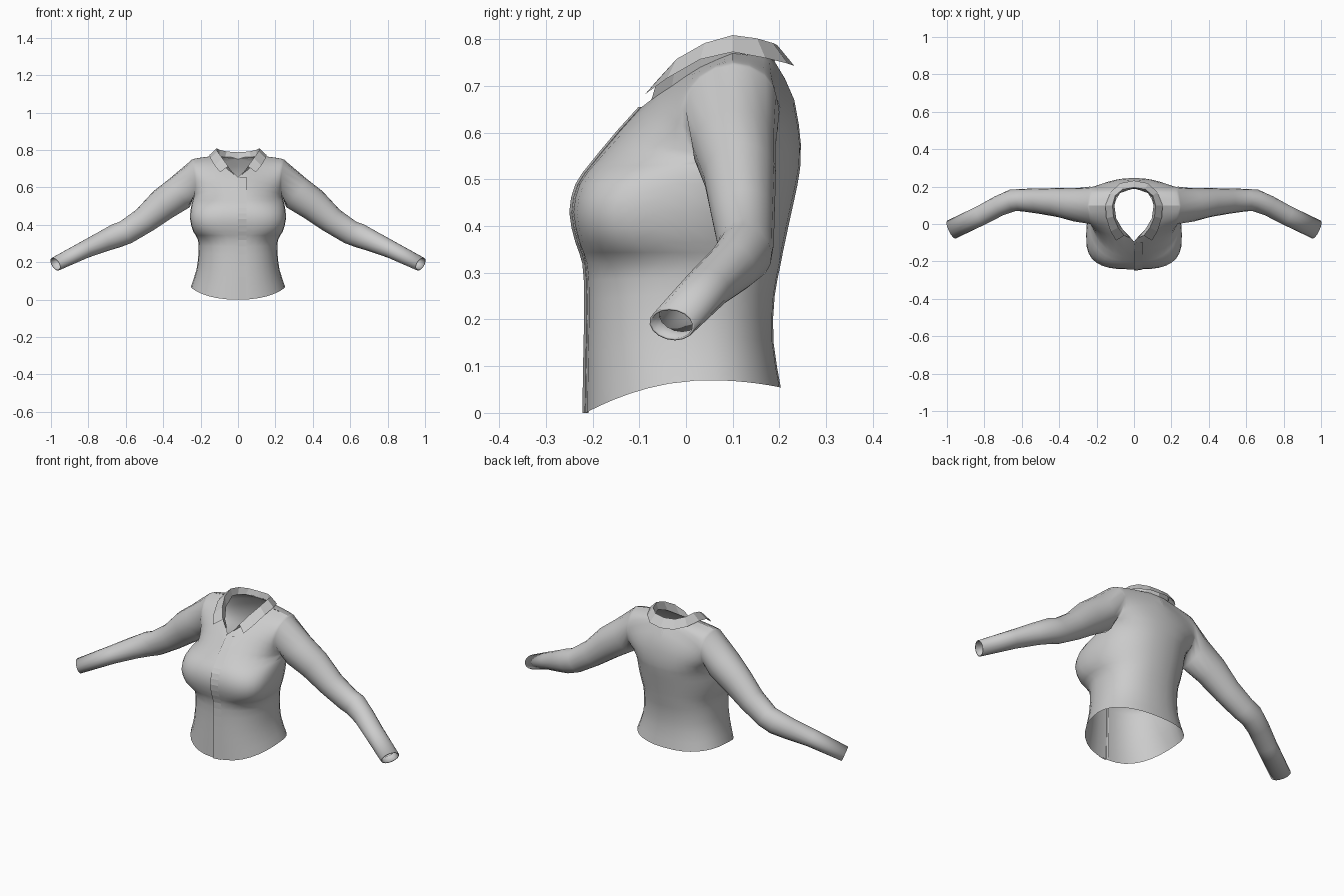
import bpy, bmesh
from math import sin, cos, pi
from mathutils import Vector

if "Cube" in bpy.data.objects:
    bpy.data.objects.remove(bpy.data.objects["Cube"])

N = 8   # columns per body quarter
K = 8   # steps up each half of the armhole


def spline(pts, m):
    """Catmull-Rom through tuples, m steps per span."""
    out = []
    for i in range(len(pts) - 1):
        p0, p1, p2 = pts[max(i - 1, 0)], pts[i], pts[i + 1]
        p3 = pts[min(i + 2, len(pts) - 1)]
        for s in range(m):
            t = s / m
            out.append(tuple(
                0.5 * (2 * b + (c - a) * t + (2 * a - 5 * b + 4 * c - d) * t * t
                       + (3 * b - a - 3 * c + d) * t ** 3)
                for a, b, c, d in zip(p0, p1, p2, p3)))
    return out + [tuple(pts[-1])]


def grid(bm, rows, closed=False):
    vs = [[bm.verts.new(p) for p in r] for r in rows]
    n = len(rows[0])
    for a, b in zip(vs, vs[1:]):
        for j in range(n if closed else n - 1):
            k = (j + 1) % n
            bm.faces.new((a[j], a[k], b[k], b[j]))


def finish(name, bm, smooth=True, mirror=True):
    bmesh.ops.remove_doubles(bm, verts=bm.verts, dist=0.0005)
    bmesh.ops.recalc_face_normals(bm, faces=bm.faces)
    me = bpy.data.meshes.new(name)
    bm.to_mesh(me)
    bm.free()
    ob = bpy.data.objects.new(name, me)
    bpy.context.collection.objects.link(ob)
    for p in me.polygons:
        p.use_smooth = smooth
    if mirror:
        mod = ob.modifiers.new("mirror", 'MIRROR')
        mod.merge_threshold = 0.001
    return ob


def hem(y):
    return 0.07 - (0.07 * ((0.05 - y) / 0.265) ** 2 if y < 0.05 else 0.015 * ((y - 0.05) / 0.15) ** 2)


def quarter(i, o, e):
    """Superellipse row from centre line point i to side point o."""
    row = []
    for j in range(N + 1):
        a = j / N * pi / 2
        s, c = sin(a) ** (2 / e), max(cos(a), 0) ** (2 / e)
        y = o[1] + (i[1] - o[1]) * c
        z = i[2] + (o[2] - i[2]) * j / N
        if z < 0.3:
            z += hem(y) * (1 - z / 0.3)
        row.append((i[0] + (o[0] - i[0]) * s, y, z))
    return row


# Body sections: z, half width, front y, widest y, back y, front squareness
sections = spline([
    (0.00, .252, -.215, .02, .203, 2.3),
    (0.12, .222, -.213, .01, .187, 2.3),
    (0.24, .211, -.211, .01, .190, 2.3),
    (0.32, .214, -.215, .00, .203, 2.4),
    (0.365, .240, -.230, -.05, .212, 2.9),
    (0.43, .256, -.243, -.06, .226, 3.0),
    (0.49, .252, -.230, -.03, .239, 2.8),
    (0.53, .243, -.202, .04, .245, 2.5)], 2)

# Armhole half loops, bottom to top
def armhole(side):
    return [(.24 - .012 * sin(pi * k / K) + .01 * k / K, .1 + side * .1 * sin(pi * k / K),
             .645 - .1 * cos(pi * k / K)) for k in range(K + 1)]

front_neck = spline([(0, -.178, .56), (0, -.095, .655), (.06, -.03, .70),
                     (.095, .03, .74), (.105, .1, .77)], 2)
back_neck = spline([(0, .246, .575), (0, .232, .67), (0, .19, .752),
                    (.075, .165, .762), (.105, .1, .77)], 2)

front = [quarter((0, f, z), (w, c, z), e) for z, w, f, c, b, e in sections]
back = [quarter((0, b, z), (w, c, z), 2.3) for z, w, f, c, b, e in sections]
front += [quarter(i, o, 2.3 - .3 * k / K) for k, (i, o) in enumerate(zip(front_neck, armhole(-1)))]
back += [quarter(i, o, 2.2) for i, o in zip(back_neck, armhole(1))]

# Sleeve: centre x, y, z, vertical radius, horizontal radius
path = [(.31, .103, .572, .094, .09), (.40, .115, .51, .087, .078), (.50, .122, .425, .071, .068),
        (.60, .128, .36, .065, .06), (.65, .126, .342, .065, .059), (.72, .098, .312, .057, .055),
        (.82, .045, .267, .047, .053), (.976, -.03, .19, .038, .053)]
centres = [Vector(p[:3]) for p in path]
loop = armhole(-1) + armhole(1)[-2:0:-1]
rings = [loop]
n = len(loop)


def ring(c, d, rv, rh):
    h = Vector((0, 0, 1)).cross(d).normalized()
    up = d.cross(h)
    return [c - up * rv * cos(2 * pi * i / n) - h * rh * sin(2 * pi * i / n) for i in range(n)]


for i, p in enumerate(path):
    d = (centres[min(i + 1, len(path) - 1)] - centres[max(i - 1, 0)]).normalized()
    rings.append(ring(centres[i], d, p[3], p[4]))
# turned-in cuff lip
rings.append(ring(centres[-1], d, .033, .048))
rings.append(ring(centres[-1] - d * .04, d, .035, .047))

bm = bmesh.new()
grid(bm, front)
grid(bm, back)
grid(bm, rings, closed=True)
shirt = finish("shirt_body_and_sleeves", bm)

# Front placket overlapping at the centre line
bm = bmesh.new()
strip = []
for r in front[:len(sections) + 3]:
    x, y, z = r[0]
    strip.append([(-.012, y + .006, z), (0, y + .003, z), (0, y - .007, z), (.045, y - .001, z)])
grid(bm, strip)
finish("front_placket", bm, smooth=False, mirror=False)

# Folded collar: neckline, fold, and outer edge from back to front
stand = [(0, .19, .752), (.07, .17, .761), (.098, .14, .766), (.105, .1, .77),
         (.095, .03, .74), (.06, -.03, .70), (.02, -.075, .667)]
fold = [(0, .195, .788), (.06, .186, .792), (.1, .152, .802), (.115, .1, .809),
        (.11, .04, .792), (.085, -.02, .758), (.052, -.062, .712)]
outer = [(0, .232, .743), (.075, .218, .748), (.125, .17, .76), (.153, .1, .773),
         (.148, .03, .757), (.125, -.04, .717), (.096, -.088, .682)]
bm = bmesh.new()
grid(bm, [stand, fold, outer])
finish("collar", bm, smooth=False)
